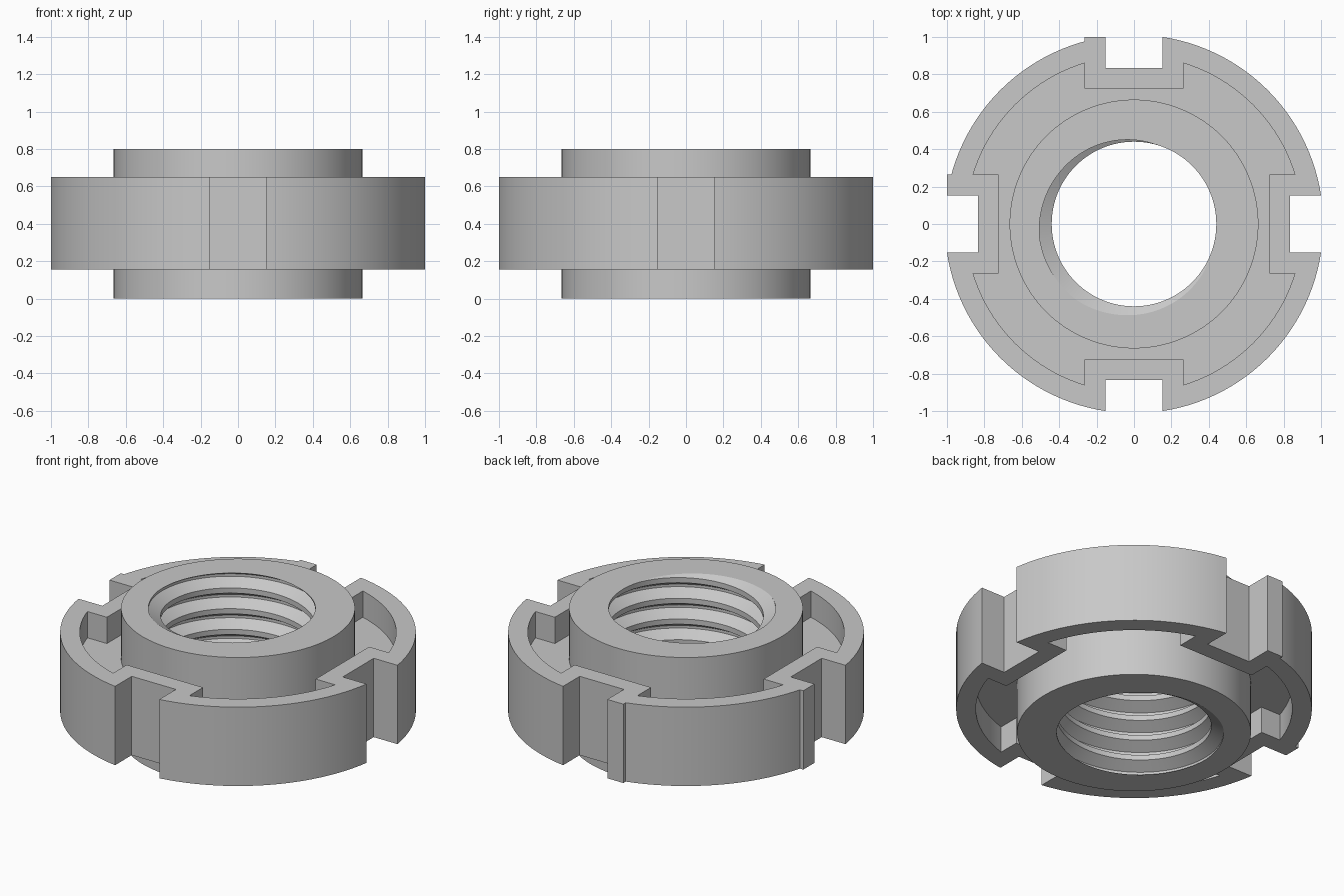
import bpy, bmesh
from math import sin, cos, pi, radians
from mathutils import Matrix

if "Cube" in bpy.data.objects:
    bpy.data.objects.remove(bpy.data.objects["Cube"], do_unlink=True)

steel = bpy.data.materials.new("grey_steel")
steel.use_nodes = True
grey = (0.58, 0.58, 0.58, 1)
steel.diffuse_color = grey
steel.node_tree.nodes["Principled BSDF"].inputs["Base Color"].default_value = grey

SEGMENTS = 128
HEIGHT = 0.8
HUB_R = 0.665
RING_BOTTOM, RING_TOP = 0.155, 0.65
WEB_BOTTOM, WEB_TOP = 0.32, 0.485
RIM_R, POCKET_R = 1.0117, 0.9
PITCH, MINOR, MAJOR = 0.13, 0.44, 0.51


def finish(bm, name):
    bmesh.ops.remove_doubles(bm, verts=bm.verts, dist=1e-5)
    bmesh.ops.recalc_face_normals(bm, faces=bm.faces)
    mesh = bpy.data.meshes.new(name)
    bm.to_mesh(mesh)
    bm.free()
    mesh.materials.append(steel)
    obj = bpy.data.objects.new(name, mesh)
    bpy.context.collection.objects.link(obj)
    return obj


def lathe(name, section):
    """Sweep a closed (radius, z) section round z; it may vary with the angle."""
    bm = bmesh.new()
    columns = []
    for i in range(SEGMENTS + 1):
        a = 2 * pi * i / SEGMENTS
        columns.append([bm.verts.new((r * cos(a), r * sin(a), z)) for r, z in section(a)])
    for c, d in zip(columns, columns[1:]):
        for j in range(len(c)):
            k = (j + 1) % len(c)
            bm.faces.new((c[j], d[j], d[k], c[k]))
    return finish(bm, name)


def prism(name, outline, z0, z1, angle):
    bm = bmesh.new()
    face = bm.faces.new([bm.verts.new((x, y, z0)) for x, y in outline])
    top = bmesh.ops.extrude_face_region(bm, geom=[face])["geom"]
    bmesh.ops.translate(bm, vec=(0, 0, z1 - z0),
                        verts=[v for v in top if isinstance(v, bmesh.types.BMVert)])
    bmesh.ops.rotate(bm, verts=bm.verts, matrix=Matrix.Rotation(angle, 3, "Z"))
    return finish(bm, name)


def combine(target, tool, operation):
    mod = target.modifiers.new("combine", "BOOLEAN")
    mod.operation, mod.object, mod.solver = operation, tool, "EXACT"
    bpy.context.view_layer.objects.active = target
    bpy.ops.object.modifier_apply(modifier=mod.name)
    bpy.data.objects.remove(tool, do_unlink=True)


def smooth(obj):
    bpy.ops.object.select_all(action="DESELECT")
    obj.select_set(True)
    bpy.context.view_layer.objects.active = obj
    bpy.ops.object.shade_smooth_by_angle(angle=radians(25))


# Slotted ring: rim and thin web, recessed on both sides
ring = lathe("slotted_ring", lambda a: [
    (HUB_R - 0.01, WEB_BOTTOM), (POCKET_R, WEB_BOTTOM), (POCKET_R, RING_BOTTOM),
    (RIM_R, RING_BOTTOM), (RIM_R, RING_TOP), (POCKET_R, RING_TOP),
    (POCKET_R, WEB_TOP), (HUB_R - 0.01, WEB_TOP)])

# Blocks round the spanner slots; the back and right-hand ones keep a square corner
HALF, INNER = 0.265, 0.725
plain = [(-HALF, INNER), (HALF, INNER), (HALF, 0.95), (-HALF, 0.95)]
cornered = plain[:3] + [(0, 0.95), (0, 1), (-HALF, 1)]
mirrored = [(-x, y) for x, y in cornered]
for turn, outline in enumerate((cornered, mirrored, plain, plain)):
    block = prism("slot_block", outline, RING_BOTTOM, RING_TOP, turn * pi / 2)
    combine(ring, block, "UNION")

# Spanner slots
SLOT = 0.1535
for turn in range(4):
    slot = prism("slot_cutter", [(-SLOT, 0.835), (SLOT, 0.835), (SLOT, 1.1), (-SLOT, 1.1)],
                 0, HEIGHT, turn * pi / 2)
    combine(ring, slot, "DIFFERENCE")
smooth(ring)


# Hub with a right-handed internal thread
def groove_centre(a):
    return HEIGHT + PITCH * (a - radians(210)) / (2 * pi)


def thread_radius(z, a):
    t = (z - groove_centre(a)) / PITCH
    t = abs(t - round(t))
    depth = min(1, max(0, (3 / 8 - t) / (3 / 8 - 1 / 16)))
    return MINOR + (MAJOR - MINOR) * depth


def hub_section(a):
    column = [(HUB_R, 0)]
    for k in range(-9, 4):
        for offset in (-3 / 8, -1 / 16, 1 / 16, 3 / 8):
            z = groove_centre(a) + PITCH * (k + offset)
            z = min(HEIGHT, max(0, z))
            column.append((thread_radius(z, a), z))
    return column + [(HUB_R, HEIGHT)]


smooth(lathe("threaded_hub", hub_section))
